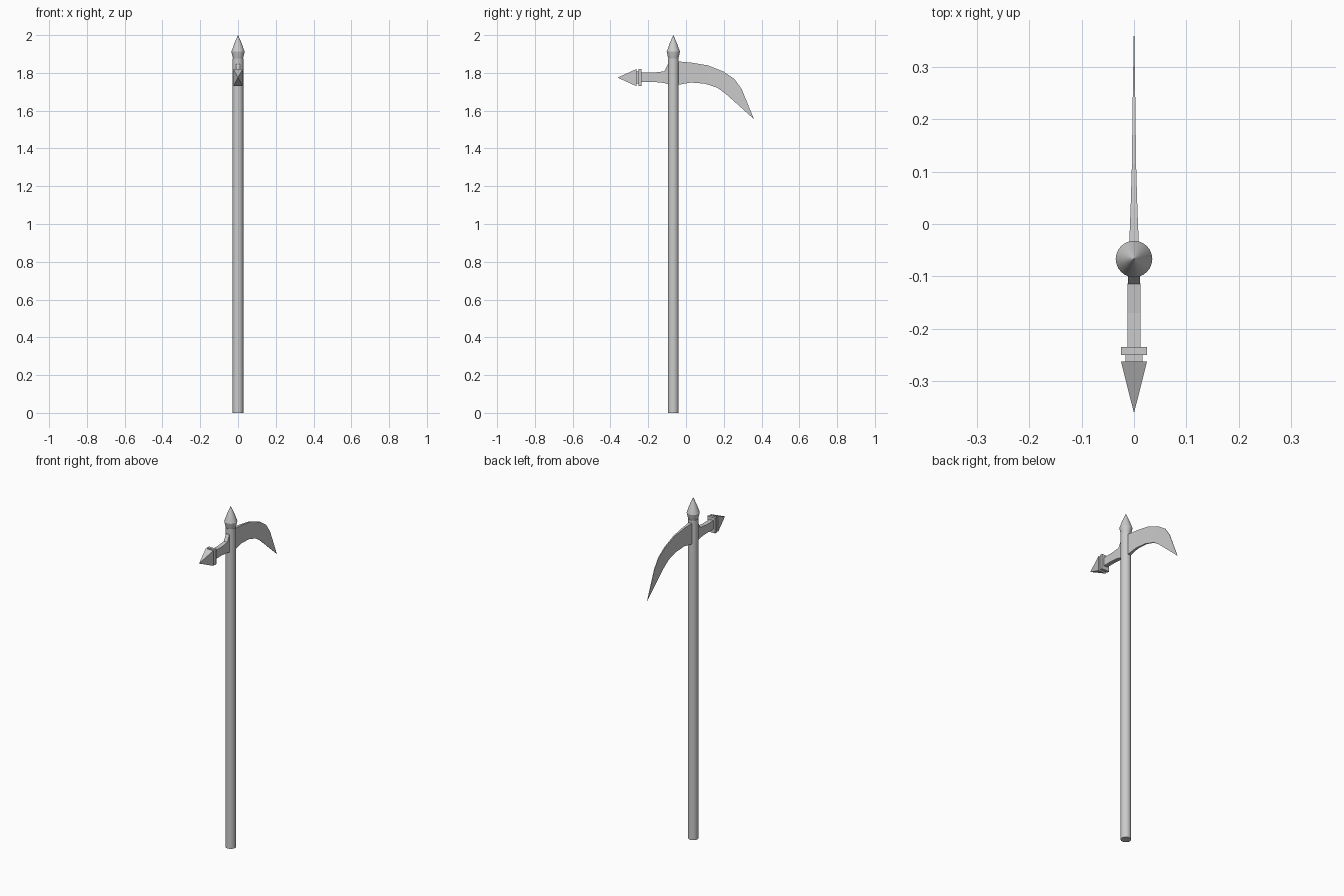
import bpy, bmesh, math

if "Cube" in bpy.data.objects:
    bpy.data.objects.remove(bpy.data.objects["Cube"])

SHAFT_Y = -0.067


def finish(name, bm):
    bmesh.ops.remove_doubles(bm, verts=bm.verts, dist=1e-5)
    bmesh.ops.recalc_face_normals(bm, faces=bm.faces)
    mesh = bpy.data.meshes.new(name)
    bm.to_mesh(mesh)
    bm.free()
    ob = bpy.data.objects.new(name, mesh)
    bpy.context.collection.objects.link(ob)
    return ob


def skin(name, rings):
    """Bridge closed rings of points and cap both ends."""
    bm = bmesh.new()
    vs = [[bm.verts.new(p) for p in ring] for ring in rings]
    n = len(vs[0])
    for a, b in zip(vs, vs[1:]):
        for i in range(n):
            j = (i + 1) % n
            bm.faces.new((a[i], a[j], b[j], b[i]))
    bm.faces.new(vs[0])
    bm.faces.new(vs[-1])
    return finish(name, bm)


def turned(name, profile, sides=24):
    """Round part on the shaft axis from (radius, z) pairs."""
    ang = [2 * math.pi * i / sides for i in range(sides)]
    ob = skin(name, [[(r * math.cos(a), SHAFT_Y + r * math.sin(a), z) for a in ang]
                     for r, z in profile])
    bpy.context.view_layer.objects.active = ob
    ob.select_set(True)
    bpy.ops.object.shade_smooth_by_angle(angle=math.radians(30))
    ob.select_set(False)


def slab(name, stations):
    """Flat-sided part from (top y, top z, bottom y, bottom z, half thickness)."""
    return skin(name, [[(-h, ty, tz), (h, ty, tz), (h, by, bz), (-h, by, bz)]
                       for ty, tz, by, bz, h in stations])


def bar(name, stations):
    """Straight slab from (y, half width, low z, high z)."""
    return slab(name, [(y, hi, y, lo, h) for y, h, lo, hi in stations])


# Shaft and pointed finial
turned("shaft", [(0.028, 0), (0.028, 1.877)])
turned("finial", [(0.025, 1.872), (0.029, 1.885), (0.035, 1.912),
                  (0.020, 1.955), (0.0005, 2.0)])

# Curved blade, tapering to a downward point
slab("blade", [
    (-0.067, 1.860, -0.067, 1.735, 0.0095),
    (-0.035, 1.860, -0.035, 1.738, 0.0090),
    (0.030, 1.854, 0.025, 1.749, 0.0065),
    (0.115, 1.840, 0.100, 1.743, 0.0040),
    (0.200, 1.806, 0.165, 1.722, 0.0030),
    (0.257, 1.767, 0.207, 1.692, 0.0022),
    (0.295, 1.714, 0.262, 1.643, 0.0015),
    (0.360, 1.555, 0.358, 1.557, 0.0008),
])

# Rear arm flaring into the shaft
bar("rear_arm", [(-0.255, 0.0125, 1.752, 1.802), (-0.170, 0.0125, 1.752, 1.802),
                 (-0.115, 0.0120, 1.747, 1.808), (-0.096, 0.0110, 1.740, 1.845),
                 (-0.067, 0.0110, 1.737, 1.858)])

# Collar, neck and pyramid spike
bar("collar", [(-0.251, 0.025, 1.730, 1.820), (-0.235, 0.025, 1.730, 1.820)])
bar("spike_neck", [(-0.265, 0.0165, 1.743, 1.807), (-0.249, 0.0165, 1.743, 1.807)])
bar("rear_spike", [(-0.360, 0.0005, 1.774, 1.776), (-0.263, 0.025, 1.730, 1.820)])
